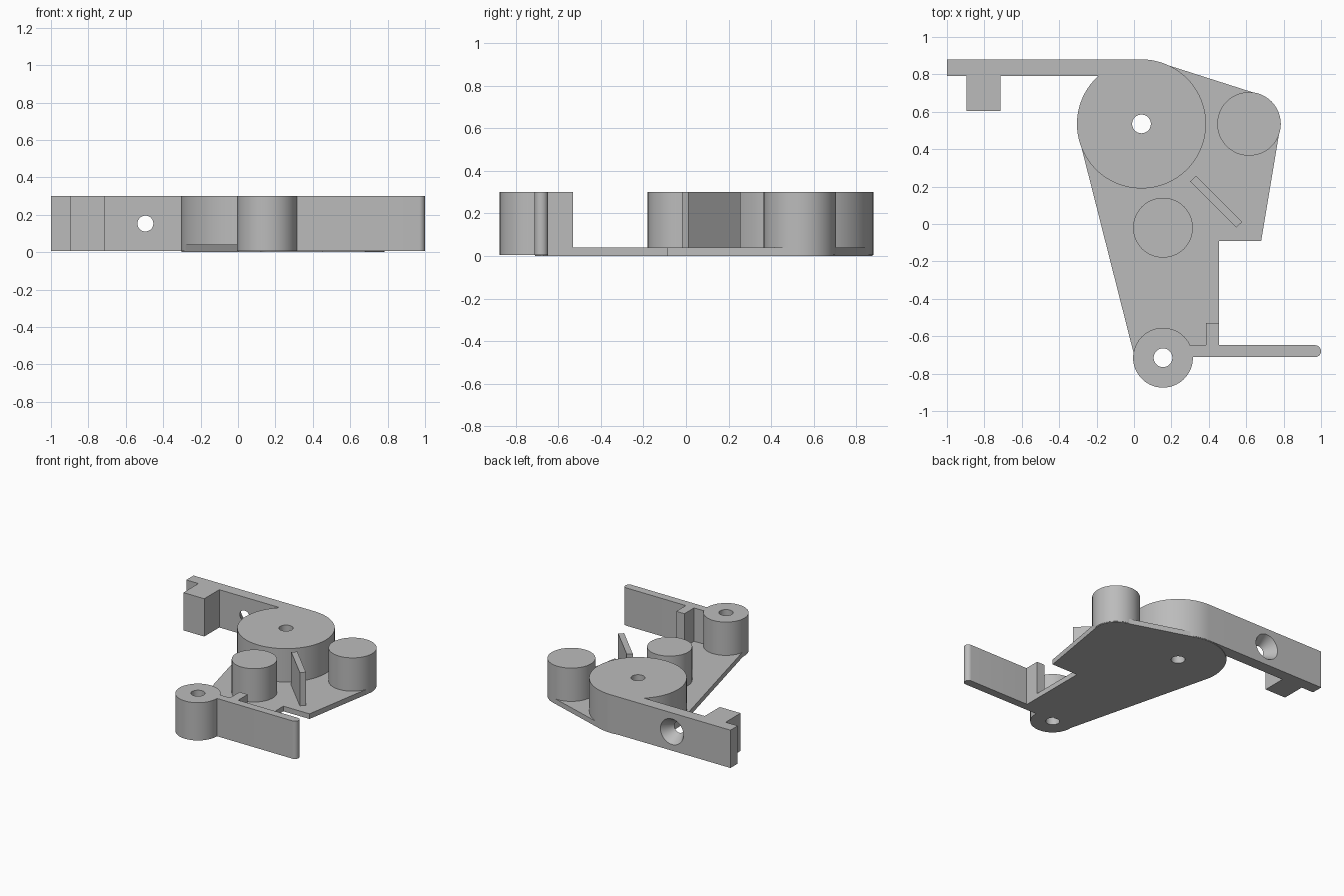
import bpy
import bmesh
from math import sin, cos, radians, pi
from mathutils import Matrix

if "Cube" in bpy.data.objects:
    bpy.data.objects.remove(bpy.data.objects["Cube"], do_unlink=True)

HEIGHT, PLATE_TOP, FOOT = 0.30, 0.04, 0.005
DRUM, DRUM_R = (0.04, 0.535), 0.345
SIDE_POST, SIDE_R = (0.615, 0.535), 0.17
MID_POST, PIVOT, POST_R = (0.155, -0.02), (0.155, -0.715), 0.16
HOLE_R = 0.05

grey = bpy.data.materials.new("plain grey")
grey.use_nodes = True
grey.diffuse_color = (0.5, 0.5, 0.5, 1)
grey.node_tree.nodes["Principled BSDF"].inputs["Base Color"].default_value = (0.5, 0.5, 0.5, 1)


def arc(centre, r, start, end, steps=48):
    """Points along an arc, angles in degrees."""
    angles = [radians(start + (end - start) * i / steps) for i in range(steps + 1)]
    return [(centre[0] + r * cos(a), centre[1] + r * sin(a)) for a in angles]


def make_object(name, bm):
    bmesh.ops.recalc_face_normals(bm, faces=bm.faces)
    mesh = bpy.data.meshes.new(name)
    bm.to_mesh(mesh)
    bm.free()
    mesh.materials.append(grey)
    obj = bpy.data.objects.new(name, mesh)
    bpy.context.collection.objects.link(obj)
    return obj


def extrude(name, outline, z0, z1):
    """Extrude a flat outline between two heights."""
    bm = bmesh.new()
    face = bm.faces.new([bm.verts.new((x, y, z0)) for x, y in outline])
    side = bmesh.ops.extrude_face_region(bm, geom=[face])["geom"]
    top = [v for v in side if isinstance(v, bmesh.types.BMVert)]
    bmesh.ops.translate(bm, verts=top, vec=(0, 0, z1 - z0))
    return make_object(name, bm)


def cylinder(name, centre, r, z0, z1):
    return extrude(name, arc(centre, r, 0, 360)[:-1], z0, z1)


def cut(obj, cutter):
    """Subtract a cutter and discard it."""
    mod = obj.modifiers.new("hole", 'BOOLEAN')
    mod.operation, mod.solver, mod.object = 'DIFFERENCE', 'EXACT', cutter
    bpy.context.view_layer.objects.active = obj
    bpy.ops.object.modifier_apply(modifier=mod.name)
    bpy.data.objects.remove(cutter, do_unlink=True)


# Base plate wrapped around the drum, side post and pivot
plate = extrude(
    "base_plate",
    arc(DRUM, DRUM_R - 0.003, 194, 72)
    + arc(SIDE_POST, SIDE_R - 0.003, 72, -8)
    + [(0.68, -0.09), (0.455, -0.09), (0.455, -0.65), (0.25, -0.65), (0.003, -0.71)],
    0, PLATE_TOP)

# Drum with its tangent back bar and hanging block
drum = extrude(
    "drum_and_back_bar",
    arc(DRUM, DRUM_R, 90, -227.7, 96)
    + [(-0.715, 0.79), (-0.715, 0.605), (-0.895, 0.605), (-0.895, 0.79),
       (-1, 0.79), (-1, 0.88)],
    FOOT, HEIGHT)

# Pivot post with front arm and stop nub
pivot = extrude(
    "pivot_and_front_arm",
    arc(PIVOT, POST_R, 24, 361.8)
    + arc((0.968, -0.68), 0.032, -90, 90, 16)
    + [(0.455, -0.648), (0.455, -0.53), (0.385, -0.53), (0.385, -0.648)],
    FOOT, HEIGHT)

# Free standing posts and the diagonal fin
side_post = cylinder("side_post", SIDE_POST, SIDE_R, FOOT, HEIGHT)
middle_post = cylinder("middle_post", MID_POST, POST_R, FOOT, HEIGHT)
fin = extrude("diagonal_fin",
              [(0.30, 0.228), (0.332, 0.257), (0.578, 0.011), (0.547, -0.019)],
              FOOT, HEIGHT)

# Vertical bores
for part, centre in ((drum, DRUM), (plate, DRUM), (pivot, PIVOT), (plate, PIVOT)):
    cut(part, cylinder("bore", centre, HOLE_R, -0.1, 0.5))

# Countersunk screw hole through the back bar
bm = bmesh.new()
bmesh.ops.create_cone(bm, cap_ends=True, segments=48, radius1=0.106, radius2=0.036,
                      depth=0.11,
                      matrix=Matrix.Translation((-0.495, 0.835, 0.153))
                      @ Matrix.Rotation(pi / 2, 4, 'X'))
cut(drum, make_object("countersink", bm))

# Smooth the curved walls, keep the rims sharp
for obj in (plate, drum, pivot, side_post, middle_post):
    bpy.ops.object.select_all(action='DESELECT')
    obj.select_set(True)
    bpy.context.view_layer.objects.active = obj
    bpy.ops.object.shade_smooth_by_angle(angle=radians(30))
